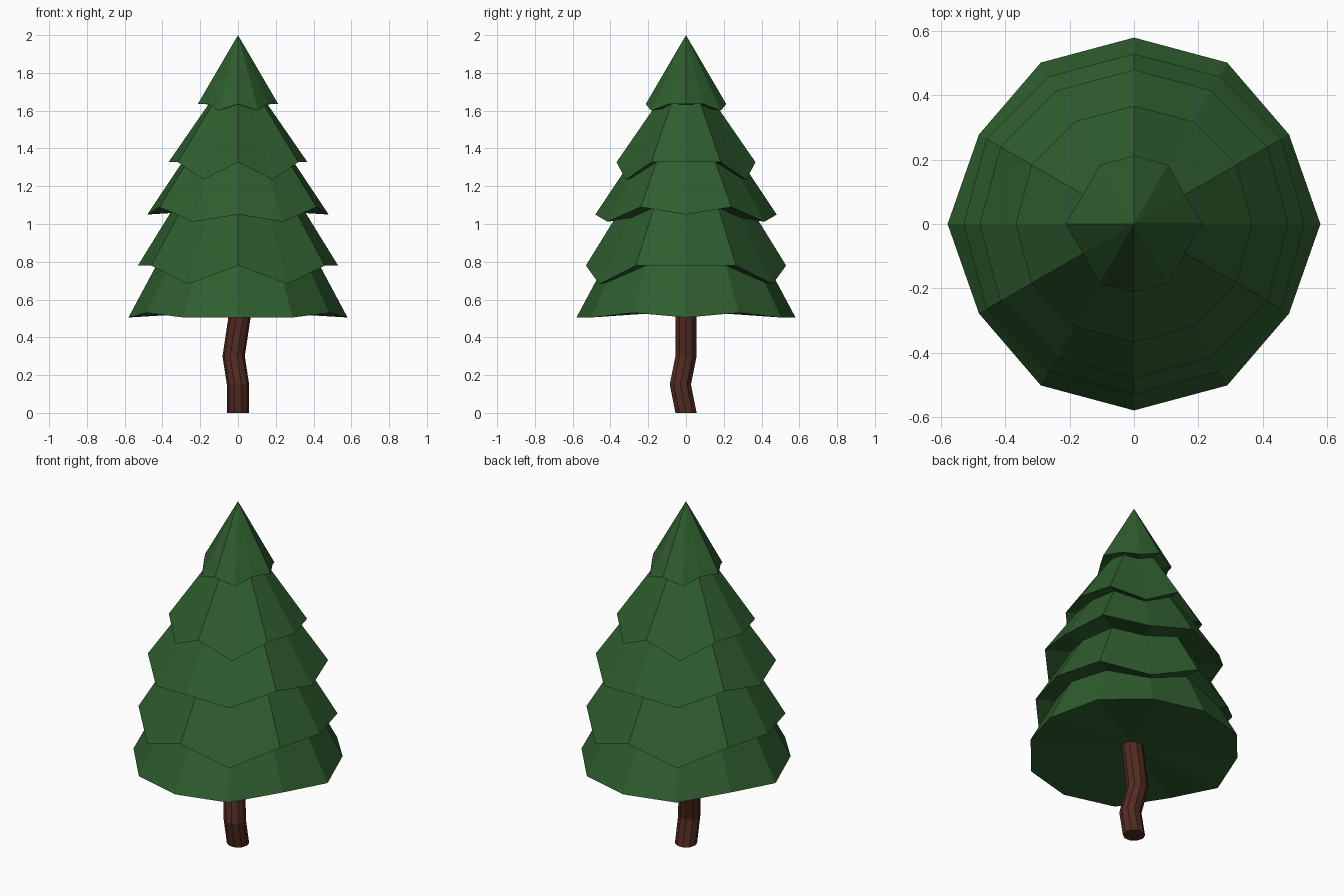
import bpy, bmesh, math
from mathutils import Vector

if "Cube" in bpy.data.objects:
    bpy.data.objects.remove(bpy.data.objects["Cube"])


def material(name, rgb):
    m = bpy.data.materials.new(name)
    m.diffuse_color = (*rgb, 1)
    m.use_nodes = True
    m.node_tree.nodes["Principled BSDF"].inputs["Base Color"].default_value = m.diffuse_color
    return m


def finish(bm, name, mat):
    bmesh.ops.recalc_face_normals(bm, faces=bm.faces)
    me = bpy.data.meshes.new(name)
    bm.to_mesh(me)
    bm.free()
    me.materials.append(mat)
    ob = bpy.data.objects.new(name, me)
    bpy.context.collection.objects.link(ob)
    return ob


def tier(name, apex, rim, hub_z, mat):
    """Faceted cone; rim = (radius, z) at 0, 30, 60, 90 degrees, mirrored to all quadrants."""
    bm = bmesh.new()
    top = bm.verts.new((0, 0, apex))
    hub = bm.verts.new((0, 0, hub_z))
    ring = []
    for i in range(12):
        k = i % 6
        r, z = rim[k if k <= 3 else 6 - k]
        ring.append(None)
        a = math.radians(30 * i)
        # fold the angle into the first quadrant
        q = round(math.degrees(math.asin(min(1, abs(math.sin(a))))) / 30)
        r, z = rim[q]
        ring[i] = bm.verts.new((r * math.cos(a), r * math.sin(a), z))
    for i in range(12):
        a, b = ring[i], ring[(i + 1) % 12]
        bm.faces.new((a, b, top))
        bm.faces.new((b, a, hub))
    return finish(bm, name, mat)


def tube(name, path, radius, sides, mat):
    """Bent trunk: horizontal rings along a path, capped at both ends."""
    bm = bmesh.new()
    rings = []
    for p in path:
        rings.append([bm.verts.new(Vector(p) + Vector((radius * math.cos(t), radius * math.sin(t), 0)))
                      for t in (2 * math.pi * i / sides for i in range(sides))])
    for lo, hi in zip(rings, rings[1:]):
        for i in range(sides):
            j = (i + 1) % sides
            bm.faces.new((lo[i], lo[j], hi[j], hi[i]))
    bm.faces.new(rings[0])
    bm.faces.new(rings[-1])
    return finish(bm, name, mat)


green = material("needles", (0.028, 0.11, 0.028))
brown = material("bark", (0.085, 0.024, 0.015))

# Foliage tiers from top to bottom: apex, radii and heights round a quarter, underside centre
tiers = [
    (2.00, (0.213, 0.183, 0.213, 0.213), (1.635, 1.635, 1.60, 1.635), 1.63),
    (1.86, (0.368,) * 4, (1.327, 1.327, 1.235, 1.327), 1.33),
    (1.77, (0.48,) * 4, (1.05, 1.09, 1.012, 1.05), 1.08),
    (1.64, (0.53,) * 4, (0.78, 0.78, 0.682, 0.78), 0.78),
    (1.59, (0.58, 0.557, 0.58, 0.58), (0.505, 0.53, 0.505, 0.505), 0.54),
]
for n, (apex, radii, heights, hub) in enumerate(tiers, 1):
    tier(f"foliage_tier_{n}", apex, list(zip(radii, heights)), hub, green)

# Crooked trunk
tube("trunk", [(0, 0, 0), (0, -0.03, 0.15), (-0.023, 0, 0.3), (0.016, 0, 0.56)], 0.059, 10, brown)
